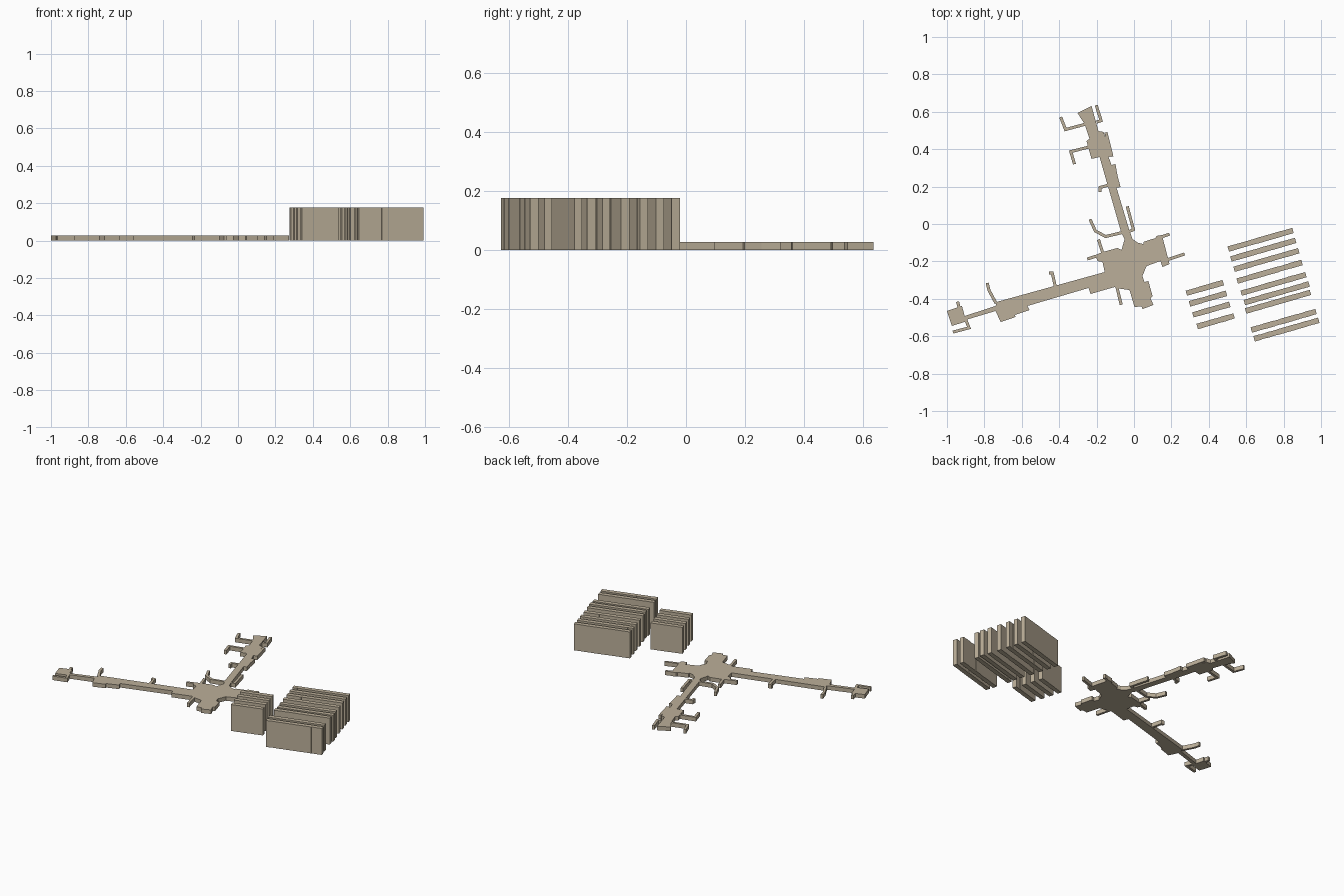
import bpy, bmesh, math, random
from mathutils import Vector

if "Cube" in bpy.data.objects:
    bpy.data.objects.remove(bpy.data.objects["Cube"])

random.seed(4)
LOW, TALL = 0.027, 0.177   # heights of the terminal and of the blocks

stone = bpy.data.materials.new("stone")
stone.diffuse_color = (0.5, 0.43, 0.32, 1)
stone.use_nodes = True
stone.node_tree.nodes["Principled BSDF"].inputs["Base Color"].default_value = stone.diffuse_color


def prism(bm, points, height):
    """Extrude a flat outline up from the ground into a closed solid."""
    base = [bm.verts.new((x, y, 0)) for x, y in points]
    top = [bm.verts.new((x, y, height)) for x, y in points]
    bm.faces.new(base)
    bm.faces.new(top)
    n = len(points)
    for i in range(n):
        j = (i + 1) % n
        bm.faces.new((base[i], base[j], top[j], top[i]))


def finish(bm, name):
    bmesh.ops.recalc_face_normals(bm, faces=bm.faces[:])
    mesh = bpy.data.meshes.new(name)
    bm.to_mesh(mesh)
    bm.free()
    mesh.materials.append(stone)
    bpy.context.collection.objects.link(bpy.data.objects.new(name, mesh))


def solid(name, points, height):
    bm = bmesh.new()
    prism(bm, points, height)
    finish(bm, name)


def ribbon(path, width):
    """Outline of constant width around a polyline, with mitred bends."""
    p = [Vector(q) for q in path]
    left, right = [], []
    for i, q in enumerate(p):
        d0 = (q - p[i - 1]).normalized() if i else (p[1] - q).normalized()
        d1 = (p[i + 1] - q).normalized() if i < len(p) - 1 else d0
        t = (d0 + d1).normalized()
        n = Vector((-t.y, t.x)) * (width / 2 / max(t.dot(d0), 0.5))
        left.append(q + n)
        right.append(q - n)
    return left + right[::-1]


# Central hall of the terminal
solid("central_hall", [
    (-.008, -.08), (.02, -.10), (.05, -.107), (.05, -.096), (.115, -.075),
    (.12, -.064), (.163, -.056), (.155, -.08), (.19, -.214), (.152, -.23),
    (.141, -.198), (.067, -.225), (.045, -.278), (.056, -.31), (.077, -.305),
    (.099, -.385), (.088, -.396), (.104, -.433), (.045, -.455), (.04, -.44),
    (.003, -.444), (-.024, -.353), (-.08, -.345), (-.104, -.337),
    (-.232, -.374), (-.243, -.342), (-.157, -.257), (-.168, -.203),
    (-.195, -.198), (-.206, -.166), (-.168, -.15), (-.088, -.128),
    (-.067, -.139), (-.05, -.08)], LOW)

# North pier
solid("north_pier", [
    (-.05, -.08), (-.067, -.05), (-.184, .358), (-.227, .348), (-.254, .444),
    (-.238, .455), (-.264, .535), (-.302, .593), (-.227, .631), (-.19, .497),
    (-.163, .492), (-.115, .364), (-.136, .358), (-.12, .315), (-.099, .321),
    (-.088, .257), (-.072, .198), (-.093, .193), (-.024, -.037),
    (-.008, -.08)], LOW)

# West pier with its wider end lounge
solid("west_pier", [
    (-.157, -.257), (-.243, -.342), (-.569, -.438), (-.558, -.46),
    (-.638, -.487), (-.633, -.497), (-.713, -.524), (-.74, -.465),
    (-.90, -.513), (-.894, -.52), (-.974, -.545), (-1, -.465),
    (-.92, -.438), (-.905, -.492), (-.74, -.438), (-.735, -.417)], LOW)

# Thin boarding bridges branching off the piers and the hall
bridges = [
    [(-.392, .572), (-.366, .505), (-.255, .535)],
    [(-.318, .32), (-.338, .387), (-.24, .412)],
    [(-.235, .025), (-.207, -.037), (-.152, -.067), (-.06, -.045)],
    [(-.183, .172), (-.183, .195), (-.135, .208)],
    [(-.202, .635), (-.176, .553), (-.2, .545)],
    [(-.15, .49), (-.118, .36)],
    [(-.036, .094), (-.003, -.03), (-.03, -.042)],
    [(.15, -.068), (.19, -.054)],
    [(.18, -.19), (.27, -.16)],
    [(-.25, -.187), (-.195, -.17)],
    [(-.19, -.083), (-.165, -.16)],
    [(-.092, -.335), (-.068, -.432)],
    [(-.455, -.262), (-.437, -.262), (-.417, -.35)],
    [(-.785, -.315), (-.775, -.355), (-.737, -.425)],
    [(-.943, -.415), (-.922, -.5)],
    [(-.9, -.51), (-.882, -.555), (-.968, -.578)],
]
for i, path in enumerate(bridges):
    solid(f"boarding_bridge_{i + 1}", ribbon(path, 0.016), LOW)


# Parallel rows of tall narrow blocks, each row cut into adjoining units
def block_row(name, start, length, units):
    along = Vector((math.cos(math.radians(16)), math.sin(math.radians(16))))
    across = Vector((-along.y, along.x))
    cuts = [0] + [(k + random.uniform(-.15, .15)) * length / units
                  for k in range(1, units)] + [length]
    bm = bmesh.new()
    for a, b in zip(cuts, cuts[1:]):
        half = 0.0145 + random.uniform(-.0008, .0008)
        s = Vector(start)
        prism(bm, [s + along * a - across * half, s + along * b - across * half,
                   s + along * b + across * half, s + along * a + across * half], TALL)
    finish(bm, name)


long_rows = [(.504, -.134), (.518, -.187), (.535, -.242), (.552, -.305), (.573, -.37),
             (.59, -.42), (.597, -.465), (.627, -.567), (.642, -.614)]
short_rows = [(.28, -.37), (.297, -.427), (.315, -.486), (.338, -.548)]
for i, p in enumerate(long_rows):
    block_row(f"long_block_row_{i + 1}", p, 0.36, 11)
for i, p in enumerate(short_rows):
    block_row(f"short_block_row_{i + 1}", p, 0.205, 6)
